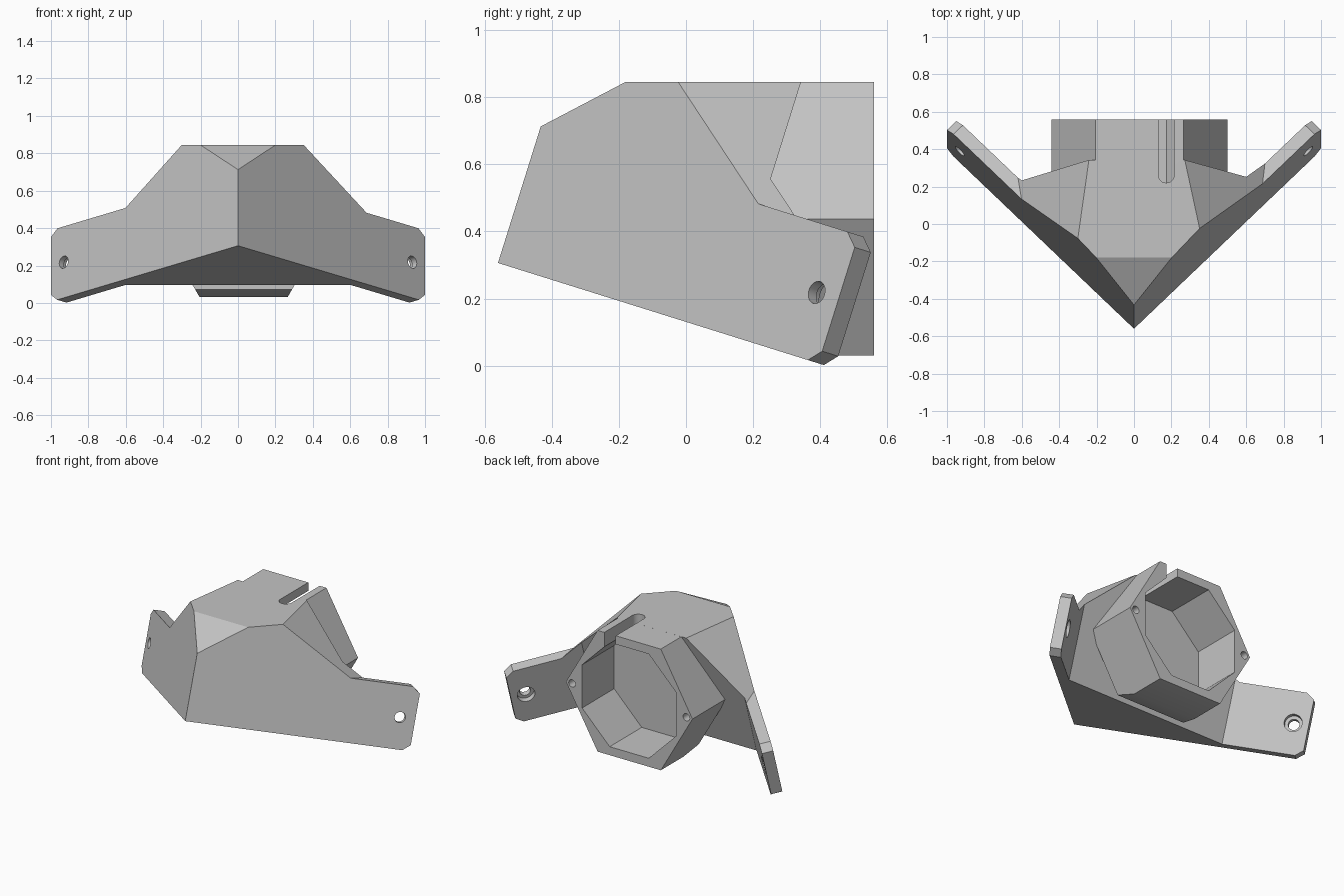
import bpy, bmesh, math
from mathutils import Vector, Matrix

if "Cube" in bpy.data.objects:
    bpy.data.objects.remove(bpy.data.objects["Cube"])

grey = bpy.data.materials.new("plain_grey")
grey.use_nodes = True
COLOUR = (0.55, 0.55, 0.55, 1)
grey.diffuse_color = COLOUR
grey.node_tree.nodes["Principled BSDF"].inputs["Base Color"].default_value = COLOUR

# Tilted frame of the wedge: x across, y along the underside, z up the front edge
TILT = math.radians(17.4)
APEX = Vector((0, -0.56, 0.306))
FRAME = Matrix.Translation(APEX) @ Matrix.Rotation(-TILT, 4, "X")
UP = (FRAME.to_3x3() @ Vector((0, 0, 1))).normalized()
X, Y, Z = (Vector(v) for v in ((1, 0, 0), (0, 1, 0), (0, 0, 1)))


def ring(centre, a, b, r, n, phase=0.0):
    """Regular polygon around centre in the plane of a and b."""
    turns = [phase + math.tau * i / n for i in range(n)]
    return [Vector(centre) + r * (math.cos(t) * a + math.sin(t) * b) for t in turns]


def prism(name, pts, sweep, matrix=Matrix(), cuts=()):
    """Sweep a polygon into a solid, then slice off what lies beyond each cut."""
    bm = bmesh.new()
    face = bm.faces.new([bm.verts.new(p) for p in pts])
    ext = bmesh.ops.extrude_face_region(bm, geom=[face], use_keep_orig=True)
    new = [g for g in ext["geom"] if isinstance(g, bmesh.types.BMVert)]
    bmesh.ops.translate(bm, verts=new, vec=sweep)
    bmesh.ops.recalc_face_normals(bm, faces=bm.faces)
    bm.transform(matrix)
    for co, no in cuts:
        bmesh.ops.triangulate(bm, faces=bm.faces)
        bmesh.ops.bisect_plane(bm, geom=bm.verts[:] + bm.edges[:] + bm.faces[:],
                               plane_co=co, plane_no=no, clear_outer=True)
        bmesh.ops.holes_fill(bm, edges=[e for e in bm.edges if e.is_boundary])
    bmesh.ops.recalc_face_normals(bm, faces=bm.faces)
    mesh = bpy.data.meshes.new(name)
    bm.to_mesh(mesh)
    bm.free()
    mesh.materials.append(grey)
    obj = bpy.data.objects.new(name, mesh)
    bpy.context.collection.objects.link(obj)
    return obj


def plane(a, b, c):
    """Upward-facing cut through three points."""
    a, b, c = Vector(a), Vector(b), Vector(c)
    no = (b - a).cross(c - a).normalized()
    return a, no if no.z > 0 else -no


# Wedge body: arrow footprint trimmed by top, front bevel and two shoulders
TOP = 0.845
half = [(0.9, 0.9), (0.85, 0.95), (0.6, 0.7)]
footprint = [(0, 0)] + half + [(-x, y) for x, y in reversed(half)]
body = prism("mount_body", [(x, y, 0) for x, y in footprint], Z, FRAME, [
    (Vector((0, 0, TOP)), Z),
    plane((0, -0.43, 0.714), (0.2, -0.18, TOP), (-0.2, -0.18, TOP)),
    plane((0.35, -0.02, TOP), (0.27, 0.35, TOP), (0.68, 0.21, 0.49)),
    plane((-0.3, -0.075, TOP), (-0.24, 0.35, TOP), (-0.6, 0.13, 0.51)),
])
joined, cutters = [], []

# Wings with clipped corners and countersunk bolt holes
outline = [(0.2, 0), (0.967, 0), (1, 0.038), (1, 0.362), (0.965, 0.4), (0.2, 0.4)]
for side, label in ((1, "left"), (-1, "right")):
    inward = Vector((-0.05 * side, 0.05, 0))
    joined.append(prism(label + "_wing", [(side * s, s, v) for s, v in outline],
                        inward, FRAME))
    along = Vector((side, 1, 0)).normalized()
    hole = Vector((side * 0.932, 0.932, 0.2))
    for name, r, start in (("bolt_hole", 0.034, -1), ("counterbore", 0.055, 0.5)):
        cutters.append(prism(label + "_" + name,
                             ring(hole + inward * start, along, Z, r, 24),
                             inward * 3, FRAME))

# Hexagonal socket with its octagonal pocket
HUB = Vector((0.03, 0, 0.4375))
joined.append(prism("socket", ring(HUB + Y * 0.19, X, Z, 0.47, 6), Y * 0.37,
                    cuts=[(APEX, -UP)]))
cutters.append(prism("pocket", ring(HUB + Y * 0.22, X, Z, 0.379, 8, math.pi / 8), Y))
for side in (-1, 1):
    cutters.append(prism("rim_hole", ring(HUB + X * 0.425 * side + Y * 0.36, X, Z, 0.025, 16), Y))

# Round-ended slot through the top wall
R = 0.0425
arc = [Vector((0.1725 + R * math.cos(t), 0.2625 + R * math.sin(t), 0.7))
       for t in (math.pi * (1 + i / 12) for i in range(13))]
cutters.append(prism("slot", [arc[0] + Y] + arc + [arc[-1] + Y], Z))

# Join and cut, then keep the finished mesh only
for tools, operation in ((joined, "UNION"), (cutters, "DIFFERENCE")):
    for tool in tools:
        tool.hide_render = True
        mod = body.modifiers.new(tool.name, "BOOLEAN")
        mod.operation, mod.solver, mod.object = operation, "EXACT", tool
bpy.context.view_layer.update()
result = bpy.data.meshes.new_from_object(
    body.evaluated_get(bpy.context.evaluated_depsgraph_get()))
body.modifiers.clear()
body.data = result
for tool in joined + cutters:
    bpy.data.objects.remove(tool)

bm = bmesh.new()
bm.from_mesh(result)
bmesh.ops.remove_doubles(bm, verts=bm.verts, dist=0.0005)
bmesh.ops.dissolve_limit(bm, angle_limit=math.radians(0.5), verts=bm.verts, edges=bm.edges)
bm.to_mesh(result)
bm.free()

bpy.ops.object.select_all(action="DESELECT")
body.select_set(True)
bpy.context.view_layer.objects.active = body
bpy.ops.object.shade_smooth_by_angle(angle=math.radians(25))
